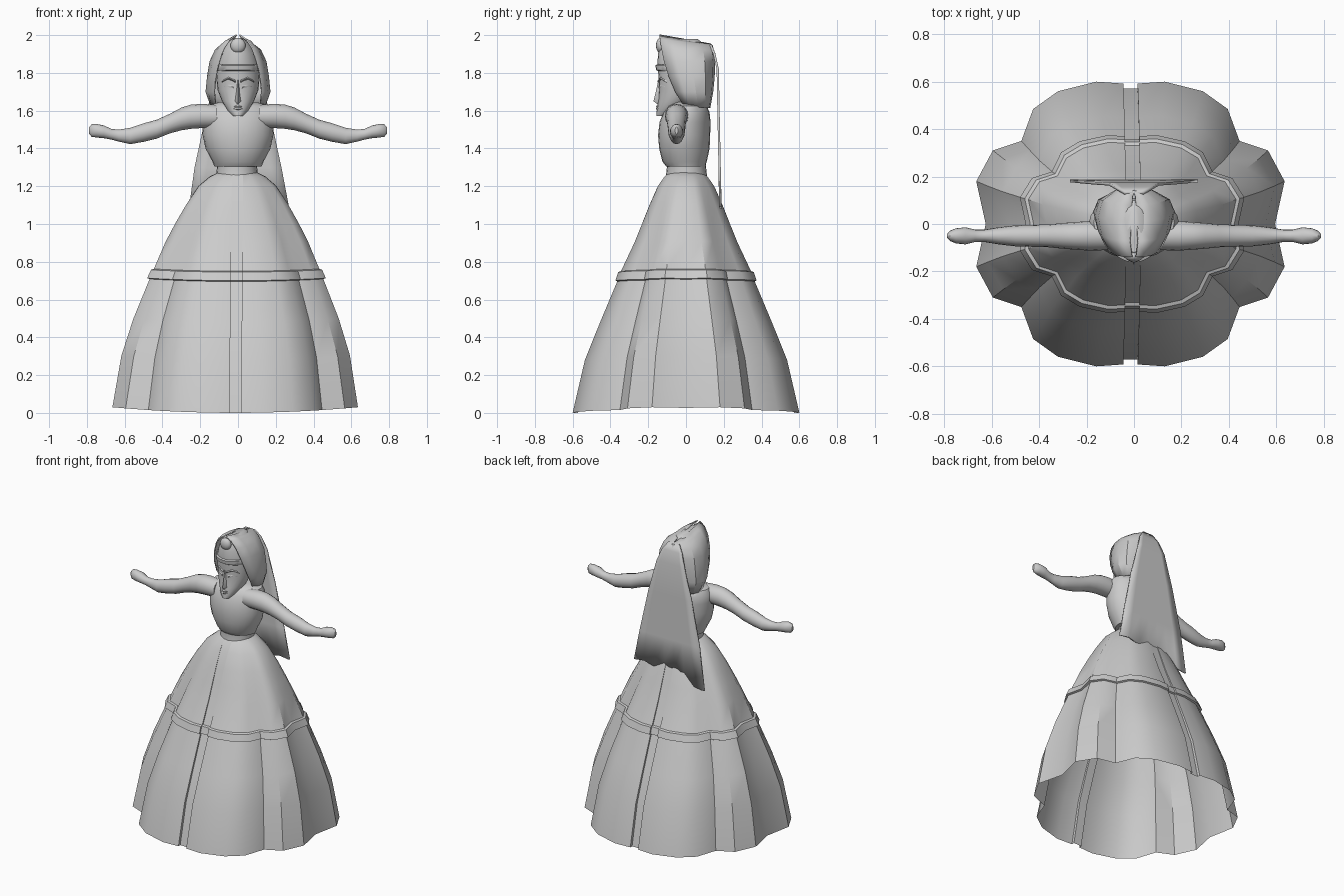
import bpy, bmesh
from math import sin, cos, pi, atan2, hypot

if "Cube" in bpy.data.objects:
    bpy.data.objects.remove(bpy.data.objects["Cube"])

GREY = (0.6, 0.6, 0.6, 1)
mat = bpy.data.materials.new("plain grey")
mat.use_nodes = True
mat.diffuse_color = GREY
mat.node_tree.nodes["Principled BSDF"].inputs["Base Color"].default_value = GREY


def finish(name, bm, angle=40):
    bmesh.ops.recalc_face_normals(bm, faces=bm.faces)
    mesh = bpy.data.meshes.new(name)
    bm.to_mesh(mesh)
    bm.free()
    mesh.materials.append(mat)
    ob = bpy.data.objects.new(name, mesh)
    bpy.context.collection.objects.link(ob)
    bpy.ops.object.select_all(action="DESELECT")
    ob.select_set(True)
    bpy.context.view_layer.objects.active = ob
    bpy.ops.object.shade_smooth_by_angle(angle=angle * pi / 180)
    return ob


def loft(name, rings, closed=True, caps=(True, True), angle=40):
    """Bridge a list of equal point rings."""
    bm = bmesh.new()
    rows = [[bm.verts.new(p) for p in ring] for ring in rings]
    n = len(rows[0])
    for a, b in zip(rows, rows[1:]):
        for i in range(n if closed else n - 1):
            j = (i + 1) % n
            bm.faces.new((a[i], a[j], b[j], b[i]))
    for row, cap in zip((rows[0], rows[-1]), caps):
        if cap:
            bm.faces.new(row)
    return finish(name, bm, angle)


def thicken(ob, amount):
    mod = ob.modifiers.new("thickness", "SOLIDIFY")
    mod.thickness = amount
    mod.offset = 0


def oval(z, w, front, back, n=24, cx=0.0):
    mid, r = (front + back) / 2, (back - front) / 2
    return [(cx + w * cos(2 * pi * i / n), mid + r * sin(2 * pi * i / n), z) for i in range(n)]


# Skirt: scalloped hem lofted to an oval waist, with a raised band and pleat grooves
HEM_X, HEM_Y = 0.65, 0.60
quarter = [(0.03, 0.572), (0.03, 0.592), (0.145, 0.60), (0.305, 0.56), (0.41, 0.485),
           (0.46, 0.35), (0.58, 0.31), (0.65, 0.18), (0.61, 0.0)]
outline = [(x, -y) for x, y in quarter] + [(x, y) for x, y in quarter[-2::-1]]
outline += [(-x, y) for x, y in quarter] + [(-x, -y) for x, y in quarter[-2::-1]]


def skirt_ring(z, rx, ry, blend):
    ring = []
    for x, y in outline:
        u, v = x / HEM_X, y / HEM_Y
        d = hypot(u, v)
        k = 1 + blend * (1 / d - 1)
        px, py = u * k * rx, v * k * ry
        if abs(x) < 0.04:
            px = (1 if x > 0 else -1) * min(0.03, 0.13 * rx / HEM_X)
        lift = 0.03 * u * u * (1 - z / 1.275)
        ring.append((px - 0.015 * (1 - z / 1.5), py, z + lift))
    return ring


skirt_levels = [(0, .65, .60, 0), (.28, .605, .535, 0), (.48, .545, .455, .05),
                (.695, .462, .365, .1), (.70, .475, .375, .1), (.745, .455, .36, .1),
                (.75, .44, .345, .1), (.90, .38, .275, .25), (1.0, .33, .235, .35),
                (1.1, .275, .195, .5), (1.2, .21, .15, .7), (1.25, .15, .115, .9),
                (1.275, .10, .09, 1)]
loft("skirt", [skirt_ring(*s) for s in skirt_levels], caps=(False, True))

# Waistband and bodice
loft("waistband", [oval(z, w, -w + .005, w, cx=-.005)
                   for z, w in ((1.25, .112), (1.31, .105), (1.34, .11))])
bodice = [(1.305, .125, -.105, .10), (1.33, .135, -.125, .11), (1.40, .172, -.142, .125),
          (1.47, .187, -.148, .128), (1.54, .19, -.14, .13), (1.59, .19, -.12, .125),
          (1.625, .17, -.10, .11), (1.645, .10, -.07, .08)]
loft("bodice", [oval(*b) for b in bodice])
loft("neck", [oval(z, .065, -.08, .06) for z in (1.6, 1.75)])

# Arms with tapered hands
arm = [(.11, 1.57, .06, .06), (.19, 1.572, .062, .064), (.25, 1.568, .058, .064),
       (.30, 1.556, .054, .06), (.36, 1.532, .048, .052), (.43, 1.502, .046, .05),
       (.50, 1.484, .044, .049), (.57, 1.466, .036, .043), (.63, 1.468, .026, .032),
       (.67, 1.475, .026, .028), (.71, 1.488, .036, .034), (.75, 1.494, .032, .036),
       (.775, 1.495, .022, .033), (.788, 1.495, .008, .018)]
for side, label in ((1, "left"), (-1, "right")):
    loft(label + "_arm", [[(side * x, -.05 + ry * cos(2 * pi * i / 16), z + rz * sin(2 * pi * i / 16))
                           for i in range(16)] for x, z, ry, rz in arm])

# Head with a narrow chin
head = [(1.572, .025, -.155, -.10), (1.60, .055, -.155, -.04), (1.65, .085, -.147, .03),
        (1.71, .108, -.142, .08), (1.78, .115, -.145, .10), (1.84, .112, -.152, .11),
        (1.90, .098, -.148, .11), (1.95, .07, -.14, .10), (1.98, .03, -.12, .06)]
loft("head", [oval(*h) for h in head])

# Headband across the forehead
loft("headband", [oval(z, .117, f, .09) for z, f in ((1.81, -.15), (1.815, -.158),
                                                     (1.84, -.162), (1.845, -.154))])

# Round ornament above the forehead
bm = bmesh.new()
bmesh.ops.create_uvsphere(bm, u_segments=16, v_segments=10, radius=.04)
for v in bm.verts:
    v.co = (v.co.x, v.co.y * .6 - .135, v.co.z + 1.945)
finish("forehead_ornament", bm)

# Nose wedge, mouth and brows
loft("nose", [[(-w, -.13, z), (0, y, z), (w, -.13, z)]
              for z, w, y in ((1.635, .016, -.152), (1.65, .024, -.172), (1.70, .014, -.16),
                              (1.765, .008, -.146))])
loft("mouth", [oval(z, w, f, -.12, 12) for z, w, f in ((1.602, .012, -.154), (1.61, .026, -.159),
                                                       (1.616, .022, -.156), (1.622, .024, -.158),
                                                       (1.63, .012, -.152))])


def face_strip(name, points, h, depth):
    loft(name, [[(x, y - depth, z), (x, y, z + h), (x, y + .02, z), (x, y, z - h)]
                for x, y, z in points], angle=60)


for side, label in ((1, "left"), (-1, "right")):
    face_strip(label + "_brow", [(side * x, y, z) for x, y, z in
                                 ((.012, -.142, 1.755), (.05, -.13, 1.772), (.085, -.10, 1.755))],
               .008, .01)
    face_strip(label + "_eye", [(side * x, y, z) for x, y, z in
                                ((.022, -.14, 1.725), (.048, -.129, 1.732), (.075, -.107, 1.728))],
               .009, .006)

# Pointed hood, open at the face:
# front z, back z, opening half width, widest half width, front y, back y
hood_levels = [(1.625, 1.615, .118, .14, -.01, .125), (1.70, 1.70, .125, .168, -.055, .14),
               (1.78, 1.78, .118, .16, -.09, .148), (1.86, 1.86, .10, .147, -.115, .15),
               (1.93, 1.915, .075, .118, -.13, .145), (1.975, 1.943, .045, .07, -.138, .138),
               (2.0, 1.952, .008, .01, -.14, .13)]
rings = []
for zf, zb, wf, w, yf, yb in hood_levels:
    half = [(wf, 0), ((wf + w) / 2 + .008, .25), (w, .55), (w * .88, .8), (w * .5, .96), (0, 1)]
    half += [(-x, t) for x, t in half[-2::-1]]
    rings.append([(x, yf + t * (yb - yf), zf + t * (zb - zf)) for x, t in half])
thicken(loft("hood", rings, closed=False, caps=(False, False), angle=30), .008)

# Long veil hanging from the back of the hood, with a ragged hem
hem = [1.01, 1.02, 1.10, 1.085, 1.125, 1.08, 1.10, 1.09]
veil_levels = [(1.95, .04, .13), (1.90, .075, .15), (1.82, .105, .168), (1.60, .165, .172),
               (1.30, .23, .178), (None, .27, .182)]
rows = []
for z, w, y in veil_levels:
    us = [2 * i / 7 - 1 for i in range(8)]
    rows.append([(u * w, y, h if z is None else z) for u, h in zip(us, hem)])
thicken(loft("veil", rows, closed=False, caps=(False, False)), .012)
